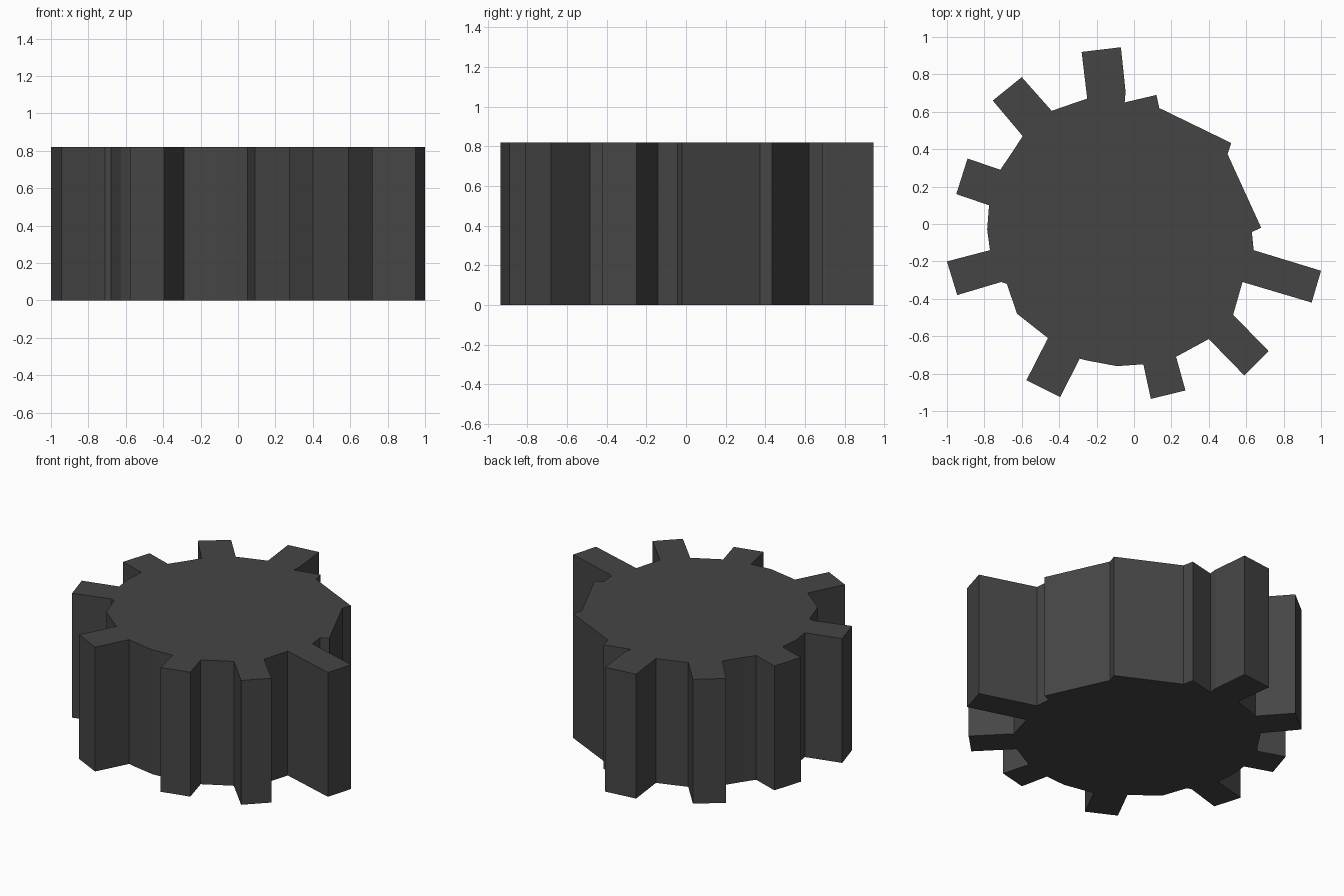
import bpy, bmesh

HEIGHT = 0.82

# rim between teeth, and the four corners of each tooth, in clockwise order
outline = [
    # top tooth
    (-0.25, 0.67), (-0.28, 0.92), (-0.07, 0.945), (-0.045, 0.706),
    # stepped rim on the worn side
    (-0.05, 0.65), (0.12, 0.69), (0.135, 0.62), (0.52, 0.433),
    (0.50, 0.374), (0.68, -0.02), (0.63, -0.043),
    # right tooth
    (0.64, -0.14), (1.0, -0.25), (0.95, -0.42), (0.58, -0.31),
    # lower right tooth
    (0.53, -0.485), (0.72, -0.68), (0.59, -0.81), (0.40, -0.615),
    # lower tooth
    (0.225, -0.71), (0.275, -0.89), (0.09, -0.935), (0.05, -0.75),
    (-0.09, -0.76), (-0.25, -0.73),
    # lower left tooth
    (-0.29, -0.72), (-0.395, -0.925), (-0.575, -0.835), (-0.46, -0.61),
    (-0.625, -0.48), (-0.68, -0.32),
    # left tooth
    (-0.71, -0.31), (-0.945, -0.38), (-1.0, -0.20), (-0.77, -0.14),
    (-0.785, -0.03),
    # upper left teeth
    (-0.775, 0.10), (-0.95, 0.16), (-0.89, 0.35), (-0.715, 0.29),
    (-0.66, 0.37),
    (-0.595, 0.47), (-0.755, 0.66), (-0.60, 0.785), (-0.44, 0.605),
    (-0.31, 0.65),
]


def prism(name, points, height):
    bm = bmesh.new()
    base = bm.faces.new([bm.verts.new((x, y, 0)) for x, y in points])
    top = bmesh.ops.extrude_face_region(bm, geom=[base])
    bmesh.ops.translate(bm, vec=(0, 0, height),
                        verts=[g for g in top["geom"] if isinstance(g, bmesh.types.BMVert)])
    bmesh.ops.recalc_face_normals(bm, faces=bm.faces[:])
    mesh = bpy.data.meshes.new(name)
    bm.to_mesh(mesh)
    bm.free()
    obj = bpy.data.objects.new(name, mesh)
    bpy.context.collection.objects.link(obj)
    return obj


# toothed wheel
wheel = prism("toothed_wheel", outline, HEIGHT)
dark = bpy.data.materials.new("dark_grey")
dark.diffuse_color = (0.06, 0.06, 0.06, 1)
wheel.data.materials.append(dark)
